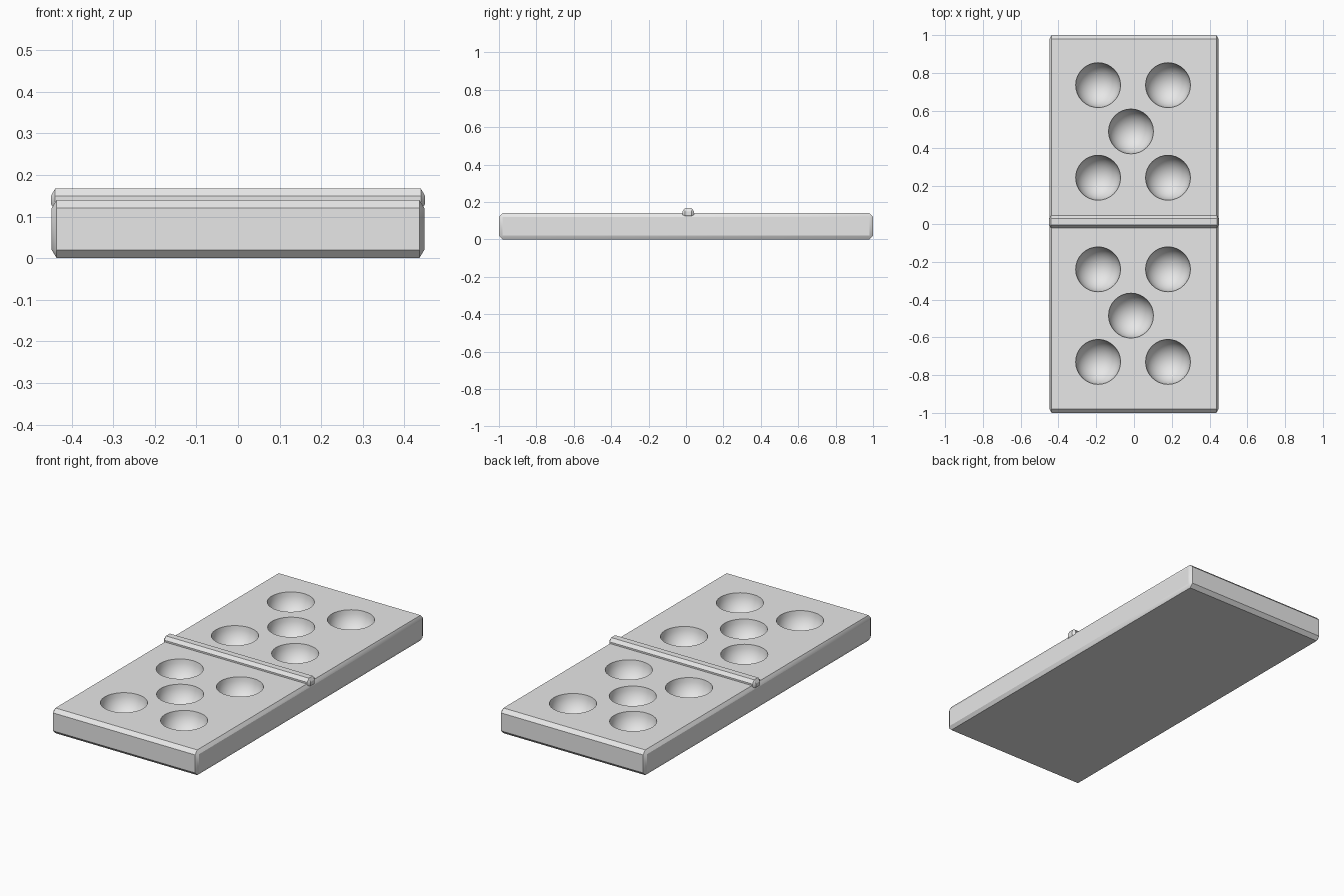
import bpy
import math

default_cube = bpy.data.objects.get("Cube")
if default_cube:
    bpy.data.objects.remove(default_cube, do_unlink=True)

# One grey for the whole tile
grey = bpy.data.materials.new("light grey")
grey.use_nodes = True
colour = (0.8, 0.8, 0.8, 1)
grey.diffuse_color = colour
grey.node_tree.nodes["Principled BSDF"].inputs["Base Color"].default_value = colour


def apply_modifier(obj, mod):
    bpy.context.view_layer.objects.active = obj
    bpy.ops.object.modifier_apply(modifier=mod.name)


def chamfered_box(name, centre, half, stretch, width):
    """Chamfer a box in stretched space so each axis gets its own bevel size."""
    bpy.ops.mesh.primitive_cube_add(size=2, location=centre)
    obj = bpy.context.object
    obj.name = name
    for v in obj.data.vertices:
        for i in range(3):
            v.co[i] *= half[i] / stretch[i]
    bevel = obj.modifiers.new("chamfer", "BEVEL")
    bevel.width = width
    bevel.segments = 1
    apply_modifier(obj, bevel)
    for v in obj.data.vertices:
        for i in range(3):
            v.co[i] *= stretch[i]
    obj.data.materials.append(grey)
    return obj


def smooth(obj):
    bpy.ops.object.select_all(action="DESELECT")
    obj.select_set(True)
    bpy.context.view_layer.objects.active = obj
    bpy.ops.object.shade_smooth_by_angle(angle=math.radians(30))


# Tile body and raised dividing bar
TOP = 0.14
tile = chamfered_box("tile_body", (0, 0, TOP / 2), (0.448, 1, TOP / 2), (0.6, 1, 1), 0.02)
bar = chamfered_box("divider_bar", (0, 0.012, TOP), (0.45, 0.032, 0.027), (0.7, 1, 1.2), 0.015)

# Five round hollows on each half
PIP_RADIUS = 0.119
for middle in (0.49, -0.485):
    spots = [(-0.016, middle)]
    spots += [(x, middle + dy) for x in (-0.19, 0.18) for dy in (-0.245, 0.245)]
    for x, y in spots:
        bpy.ops.mesh.primitive_uv_sphere_add(
            segments=32, ring_count=16, radius=PIP_RADIUS, location=(x, y, TOP + 0.001))
        cutter = bpy.context.object
        cutter.name = "pip_cutter"
        cutter.hide_render = True
        cutter.data.materials.append(grey)
        cut = tile.modifiers.new("pip", "BOOLEAN")
        cut.operation = "DIFFERENCE"
        cut.solver = "EXACT"
        cut.object = cutter
        apply_modifier(tile, cut)
        bpy.data.objects.remove(cutter, do_unlink=True)

smooth(tile)
smooth(bar)
